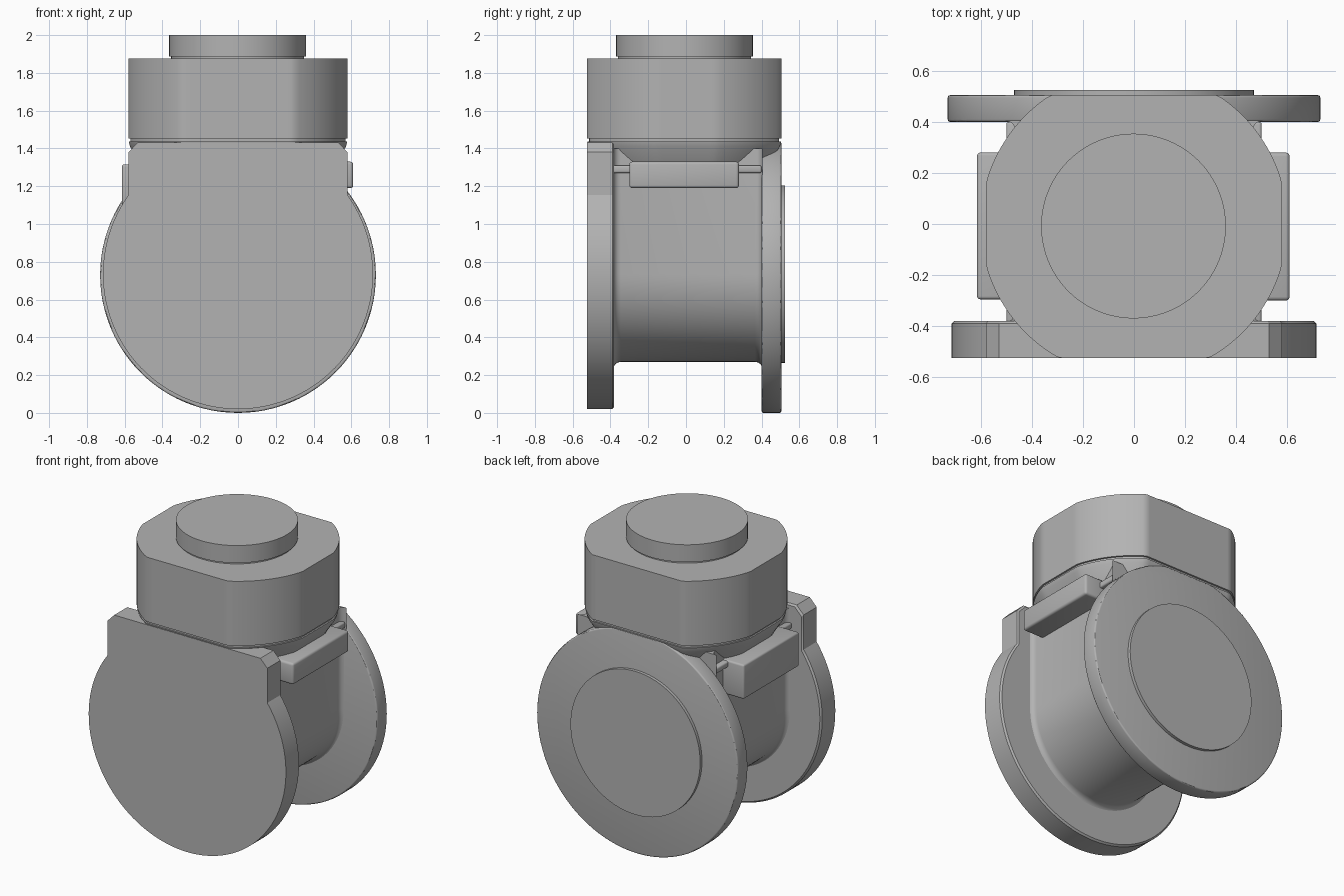
import bpy, bmesh
from math import sin, cos, pi, radians
from mathutils import Vector

cube = bpy.data.objects.get("Cube")
if cube:
    bpy.data.objects.remove(cube, do_unlink=True)

grey = bpy.data.materials.new("cast_grey")
grey.use_nodes = True
colour = (0.45, 0.45, 0.45, 1)
grey.diffuse_color = colour
grey.node_tree.nodes["Principled BSDF"].inputs["Base Color"].default_value = colour


def clamp(v, low, high):
    return max(low, min(high, v))


def finish(name, bm, bevel=0):
    """Turn a bmesh into a smooth-by-angle object with an optional bevel."""
    bmesh.ops.recalc_face_normals(bm, faces=bm.faces)
    mesh = bpy.data.meshes.new(name)
    bm.to_mesh(mesh)
    bm.free()
    mesh.materials.append(grey)
    obj = bpy.data.objects.new(name, mesh)
    bpy.context.collection.objects.link(obj)
    bpy.ops.object.select_all(action="DESELECT")
    obj.select_set(True)
    bpy.context.view_layer.objects.active = obj
    if bevel:
        mod = obj.modifiers.new("Rounded edges", "BEVEL")
        mod.width, mod.segments, mod.limit_method = bevel, 3, "ANGLE"
        mod.angle_limit = radians(40)
        bpy.ops.object.modifier_apply(modifier=mod.name)
    bpy.ops.object.shade_smooth_by_angle(angle=radians(30))
    return obj


def loft(name, sections, bevel=0):
    """Skin matching closed rings of points and cap both ends."""
    bm = bmesh.new()
    rings = [[bm.verts.new(p) for p in ring] for ring in sections]
    for a, b in zip(rings, rings[1:]):
        for i in range(len(a)):
            j = (i + 1) % len(a)
            bm.faces.new((a[i], a[j], b[j], b[i]))
    bm.faces.new(rings[0])
    bm.faces.new(rings[-1])
    return finish(name, bm, bevel)


def arc(radius, start=0, end=2 * pi, steps=96, closed=True):
    n = steps if closed else steps - 1
    return [(radius * cos(start + (end - start) * i / n),
             radius * sin(start + (end - start) * i / n)) for i in range(steps)]


def along_y(profile, y):
    return [(x, y, z) for x, z in profile]


def flat_z(profile, z):
    return [(x, y, z) for x, y in profile]


# Front flange: round plate with a squared, chamfered top
corner = radians(35.8)
front = [(x, z + 0.735) for x, z in
         arc(0.715, pi - corner, 2 * pi + corner, 80, False)]
front += [(0.58, 1.38), (0.53, 1.432), (-0.53, 1.432), (-0.58, 1.38)]
loft("front_flange", [along_y(front, -0.525), along_y(front, -0.39),
                      along_y([(x * 0.985, 0.735 + (z - 0.735) * 0.985)
                               for x, z in front], -0.38)])

# Back flange: round plate trimmed under the cap, with a raised face
back = [(x, min(z + 0.73, 1.437)) for x, z in arc(0.73)]
loft("back_flange", [along_y(back, 0.40), along_y(back, 0.505)], 0.01)
face = [(x, z + 0.735) for x, z in arc(0.47)]
loft("back_raised_face", [along_y(face, 0.50), along_y(face, 0.525)])


# Body: U-shaped barrel, flared where it meets the flanges
def body_profile(radius):
    lower = [(x, z + 0.735) for x, z in arc(radius, pi, 2 * pi, 48, False)]
    return lower + [(radius, 1.40), (-radius, 1.40)]


fillet = [(0.04 * (1 - cos(t)), 0.04 * (1 - sin(t)))
          for t in [i * pi / 8 for i in range(5)]]
stations = [(-0.385 + d, 0.465 + r) for d, r in fillet]
stations += [(0.405 - d, 0.465 + r) for d, r in reversed(fillet)]
loft("body_barrel", [along_y(body_profile(r), y) for y, r in stations])


# Neck and cap: round outline cut flat on four sides
def cap_outline(inset=0):
    return [(clamp(x, -0.58 + inset, 0.58 - inset),
             clamp(y, -0.525 + inset, 0.505 - inset))
            for x, y in arc(0.602 - inset, steps=144)]


loft("neck", [flat_z(cap_outline(0.11), 1.25), flat_z(cap_outline(0.09), 1.28),
              flat_z(cap_outline(0.008), 1.41), flat_z(cap_outline(0.002), 1.437)])
loft("cap_groove", [flat_z(cap_outline(0.012), z) for z in (1.43, 1.46)])
loft("cap", [flat_z(cap_outline(), z) for z in (1.452, 1.875)])


# Knob on top, standing on a narrow groove
def round_section(radius, z):
    return [(x - 0.002, y - 0.008, z) for x, y in arc(radius)]


loft("knob_groove", [round_section(0.352, z) for z in (1.87, 1.89)])
loft("knob", [round_section(0.362, z) for z in (1.886, 2.0)])


# Side bars, the right one deeper than the left
def box(name, low, high, bevel):
    bm = bmesh.new()
    bmesh.ops.create_cube(bm, size=1)
    low, high = Vector(low), Vector(high)
    for v in bm.verts:
        v.co = (low + high) / 2 + v.co * (high - low)
    return finish(name, bm, bevel)


box("left_side_bar", (0.40, -0.30, 1.19), (0.61, 0.28, 1.33), 0.015)
box("right_side_bar", (-0.615, -0.295, 1.09), (-0.40, 0.28, 1.315), 0.012)

# Ledge under the neck between the flanges
for side, name in ((1, "left_ledge"), (-1, "right_ledge")):
    xs = sorted((side * 0.40, side * 0.50))
    box(name, (xs[0], -0.385, 1.27), (xs[1], 0.40, 1.31), 0.01)
